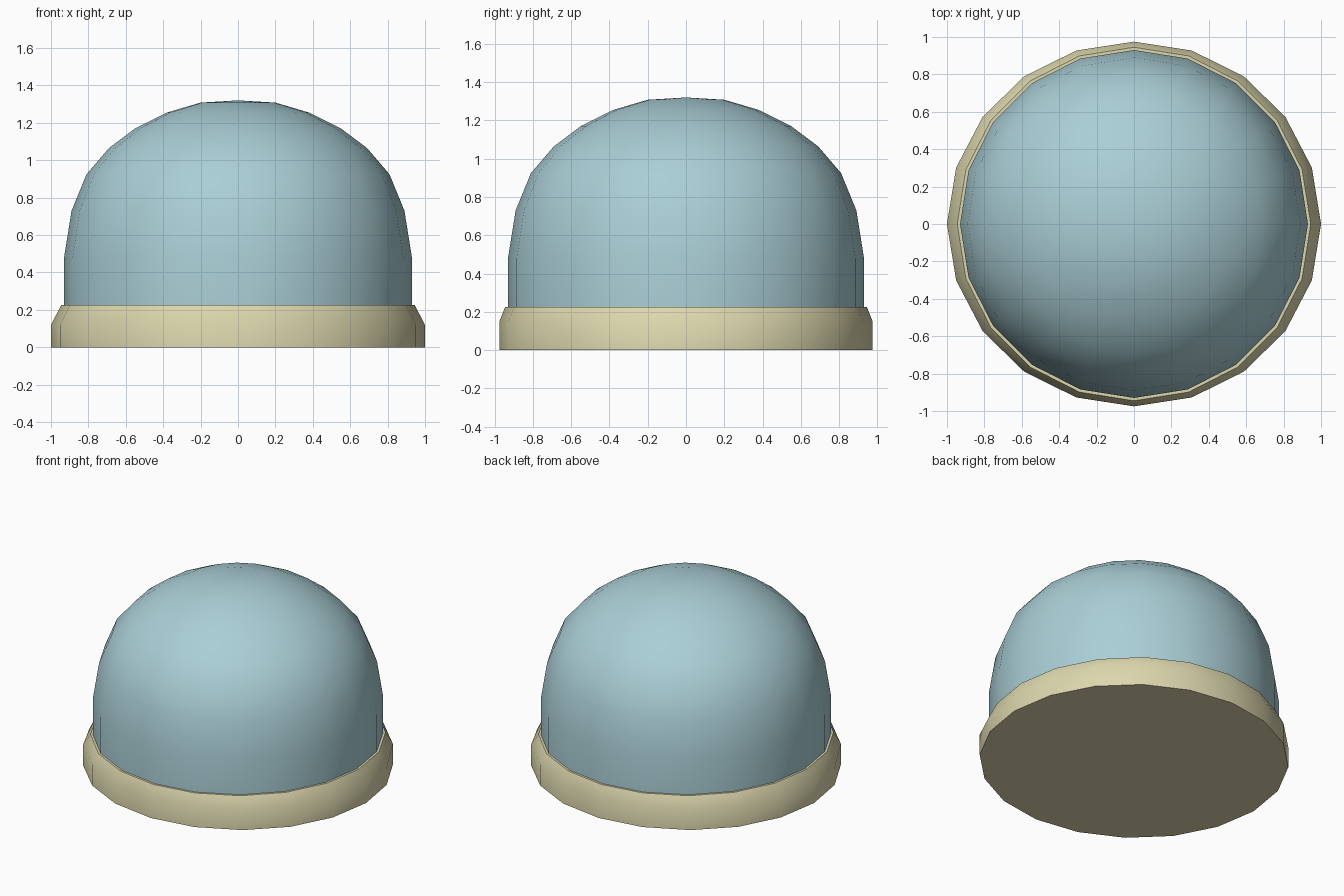
import bpy, bmesh, math

if "Cube" in bpy.data.objects:
    bpy.data.objects.remove(bpy.data.objects["Cube"])

SIDES = 20


def material(name, rgb):
    m = bpy.data.materials.new(name)
    m.diffuse_color = (*rgb, 1)
    m.use_nodes = True
    m.node_tree.nodes["Principled BSDF"].inputs["Base Color"].default_value = m.diffuse_color
    return m


def lathe(name, rings, mat, closed_bottom=True):
    """Skin rings given as (x radius, y radius, z); radius 0 makes a pole."""
    bm = bmesh.new()
    loops = []
    for rx, ry, z in rings:
        if rx == 0:
            loops.append([bm.verts.new((0, 0, z))])
            continue
        angles = [2 * math.pi * i / SIDES for i in range(SIDES)]
        loops.append([bm.verts.new((rx * math.cos(a), ry * math.sin(a),
                                    z(a) if callable(z) else z)) for a in angles])
    for low, high in zip(loops, loops[1:]):
        for i in range(SIDES):
            j = (i + 1) % SIDES
            if len(high) == 1:
                bm.faces.new((low[i], low[j], high[0]))
            else:
                bm.faces.new((low[i], low[j], high[j], high[i]))
    if closed_bottom:
        bm.faces.new(list(reversed(loops[0])))
    bm.normal_update()
    mesh = bpy.data.meshes.new(name)
    bm.to_mesh(mesh)
    bm.free()
    mesh.materials.append(mat)
    obj = bpy.data.objects.new(name, mesh)
    bpy.context.collection.objects.link(obj)
    bpy.ops.object.select_all(action='DESELECT')
    bpy.context.view_layer.objects.active = obj
    obj.select_set(True)
    bpy.ops.object.shade_smooth_by_angle(angle=math.radians(35))
    return obj


def shoulder(a):
    # Bevel starts lower at the left and right ends
    return 0.12 if abs(math.cos(a)) > 0.9 else 0.15


# Chamfered base, slightly narrower front to back
lathe("base_ring", [(1, 0.975, 0), (1, 0.975, shoulder), (0.945, 0.945, 0.225),
                    (0.915, 0.915, 0.225)], material("base_tan", (0.72, 0.68, 0.42)))

# Dome, seated in the base
profile = [(0.93, 0.2), (0.93, 0.48), (0.89, 0.73), (0.81, 0.925), (0.69, 1.065),
           (0.55, 1.17), (0.38, 1.255), (0.2, 1.308), (0, 1.32)]
lathe("dome", [(r, r, z) for r, z in profile],
      material("dome_blue", (0.40, 0.62, 0.67)), closed_bottom=False)
